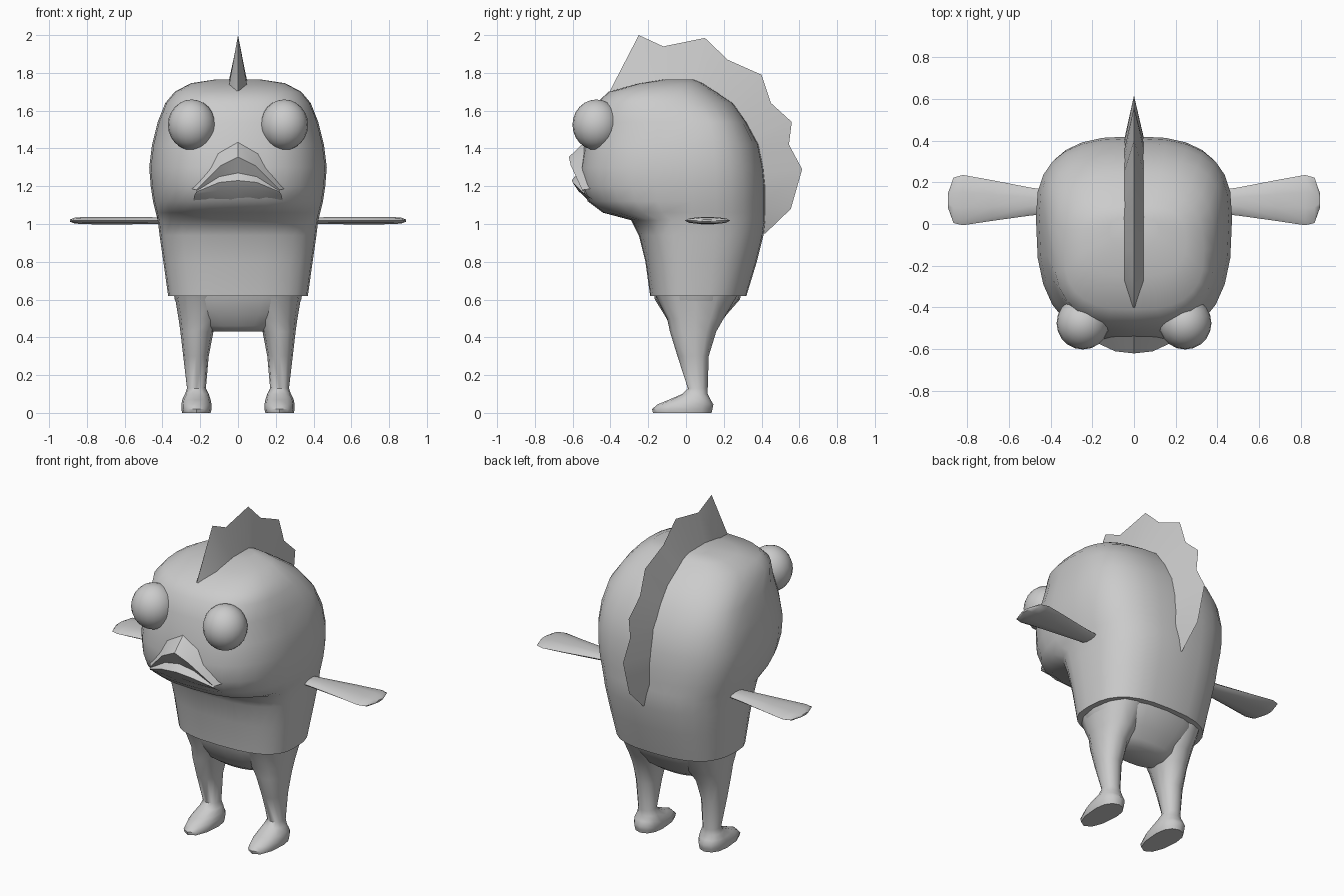
import bpy, bmesh, math

if "Cube" in bpy.data.objects:
    bpy.data.objects.remove(bpy.data.objects["Cube"])

skin = bpy.data.materials.new("grey_skin")
skin.diffuse_color = (0.6, 0.6, 0.6, 1)
skin.use_nodes = True
skin.node_tree.nodes["Principled BSDF"].inputs["Base Color"].default_value = skin.diffuse_color


def make(name, verts, faces, angle=60):
    mesh = bpy.data.meshes.new(name)
    mesh.from_pydata(verts, [], faces)
    bm = bmesh.new()
    bm.from_mesh(mesh)
    bmesh.ops.remove_doubles(bm, verts=bm.verts, dist=0.0005)
    bmesh.ops.recalc_face_normals(bm, faces=bm.faces)
    bm.to_mesh(mesh)
    bm.free()
    obj = bpy.data.objects.new(name, mesh)
    bpy.context.collection.objects.link(obj)
    mesh.materials.append(skin)
    bpy.ops.object.select_all(action='DESELECT')
    obj.select_set(True)
    bpy.context.view_layer.objects.active = obj
    bpy.ops.object.shade_smooth_by_angle(angle=math.radians(angle))
    return obj


def loft(name, rings, sides, power, angle=60, mirror=False):
    """Stack of rounded rings, each (z, x_min, x_max, y_front, y_back, y_widest)."""
    s = -1 if mirror else 1
    verts, faces = [], []
    for z, x0, x1, y0, y1, ym in rings:
        for i in range(sides):
            a = 2 * math.pi * i / sides
            c, d = math.cos(a), math.sin(a)
            u = math.copysign(abs(c) ** (2 / power), c)
            v = math.copysign(abs(d) ** (2 / power), d)
            depth = y1 - ym if v > 0 else ym - y0
            verts.append((s * ((x0 + x1) / 2 + u * (x1 - x0) / 2), ym + v * depth, z))
    for r in range(len(rings) - 1):
        for i in range(sides):
            j = (i + 1) % sides
            a, b = r * sides, (r + 1) * sides
            faces.append((a + i, a + j, b + j, b + i))
    faces.append(tuple(range(sides)))
    faces.append(tuple(range((len(rings) - 1) * sides, len(rings) * sides)))
    return make(name, verts, faces, angle)


# Body and head: z, half width, front, back
body = [(0.62, 0.37, -0.19, 0.32), (0.80, 0.395, -0.215, 0.375),
        (0.94, 0.415, -0.25, 0.41), (1.02, 0.425, -0.29, 0.42),
        (1.06, 0.435, -0.44, 0.42), (1.12, 0.45, -0.52, 0.42),
        (1.20, 0.462, -0.555, 0.42), (1.30, 0.47, -0.56, 0.41),
        (1.42, 0.455, -0.54, 0.385), (1.54, 0.425, -0.515, 0.32),
        (1.64, 0.385, -0.475, 0.25), (1.70, 0.335, -0.41, 0.16),
        (1.745, 0.25, -0.25, 0.09), (1.765, 0.12, -0.12, 0.04)]
loft("body", [(z, -w, w, f, b, (f + b) / 2 if z > 1.6 else 0.03)
              for z, w, f, b in body], 28, 2.7)

# Hips under the hem of the body
hips = [(0.70, 0.35, -0.18, 0.31), (0.60, 0.335, -0.165, 0.285),
        (0.52, 0.29, -0.115, 0.215), (0.46, 0.22, -0.08, 0.17),
        (0.43, 0.15, -0.04, 0.13)]
loft("hips", [(z, -w, w, f, b, 0.05) for z, w, f, b in hips], 20, 2.4)

# Legs running down into long feet
leg = [(0.62, 0.06, 0.335, -0.16, 0.27, 0.05), (0.50, 0.09, 0.315, -0.10, 0.20, 0.05),
       (0.43, 0.13, 0.305, -0.085, 0.16, 0.05), (0.30, 0.155, 0.29, -0.045, 0.12, 0.05),
       (0.13, 0.17, 0.27, 0.01, 0.115, 0.06), (0.10, 0.155, 0.28, -0.02, 0.115, 0.06),
       (0.07, 0.145, 0.295, -0.09, 0.13, 0.05), (0.045, 0.14, 0.30, -0.15, 0.145, 0.03),
       (0.02, 0.14, 0.30, -0.18, 0.14, 0.02), (0.0, 0.145, 0.295, -0.175, 0.135, 0.02)]
for side, flip in (("right", False), ("left", True)):
    loft(side + "_leg", leg, 12, 2.2, 50, flip)

# Side fins: flattened paddles lofted outwards, each x, y_min, y_max, half thickness
paddle = [(0.36, 0.055, 0.155, 0.016), (0.50, 0.04, 0.175, 0.02),
          (0.68, 0.015, 0.21, 0.021), (0.82, -0.006, 0.235, 0.02),
          (0.865, 0.005, 0.222, 0.016), (0.89, 0.075, 0.15, 0.006)]
for side, s in (("right", 1), ("left", -1)):
    n = 10
    verts = [(s * x, (a + b) / 2 + (b - a) / 2 * math.cos(2 * math.pi * i / n),
              1.018 + t * math.sin(2 * math.pi * i / n))
             for x, a, b, t in paddle for i in range(n)]
    faces = [(r * n + i, r * n + (i + 1) % n, (r + 1) * n + (i + 1) % n, (r + 1) * n + i)
             for r in range(len(paddle) - 1) for i in range(n)]
    faces += [tuple(range(n)), tuple(range(len(verts) - n, len(verts)))]
    make(side + "_fin", verts, faces)

# Crest: sharp wedge from brow to lower back, pairs of base and tip points (y, z)
crest = [(-0.40, 1.70, -0.40, 1.71), (-0.27, 1.72, -0.25, 2.0), (-0.12, 1.745, -0.12, 1.94),
         (0.03, 1.75, 0.10, 1.985), (0.12, 1.70, 0.22, 1.87), (0.24, 1.62, 0.40, 1.79),
         (0.29, 1.54, 0.45, 1.64), (0.34, 1.46, 0.56, 1.54), (0.37, 1.39, 0.545, 1.42),
         (0.39, 1.27, 0.615, 1.29), (0.40, 1.10, 0.555, 1.08), (0.40, 0.95, 0.42, 0.95)]
verts, faces = [], []
for k, (by, bz, ty, tz) in enumerate(crest):
    w = 0.005 if k in (0, len(crest) - 1) else 0.05
    verts += [(-w, by, bz), (0, ty, tz), (w, by, bz)]
for k in range(len(crest) - 1):
    a, b = 3 * k, 3 * k + 3
    faces += [(a, b, b + 1, a + 1), (a + 1, b + 1, b + 2, a + 2), (a, a + 2, b + 2, b)]
make("crest", verts, faces)

# Bulging eyes
for side, s in (("right", 1), ("left", -1)):
    bpy.ops.mesh.primitive_uv_sphere_add(segments=20, ring_count=12, radius=1,
                                         location=(s * 0.245, -0.475, 1.525))
    eye = bpy.context.object
    eye.name = side + "_eye"
    eye.scale = (0.126, 0.126, 0.134)
    eye.data.materials.append(skin)
    bpy.ops.object.shade_smooth_by_angle(angle=math.radians(60))

# Drooping mouth: rows from above the lip to the chin, half of each row is mirrored
rows = [[(0, -0.53, 1.44), (0.11, -0.52, 1.39), (0.26, -0.48, 1.19)],
        [(0, -0.62, 1.355), (0.09, -0.61, 1.31), (0.22, -0.55, 1.18)],
        [(0, -0.575, 1.27), (0.10, -0.57, 1.25), (0.22, -0.545, 1.175)],
        [(0, -0.605, 1.23), (0.10, -0.60, 1.22), (0.22, -0.55, 1.17)],
        [(0, -0.575, 1.185), (0.11, -0.57, 1.175), (0.23, -0.53, 1.155)],
        [(0, -0.50, 1.11), (0.11, -0.49, 1.11), (0.24, -0.46, 1.11)]]
verts, faces = [], []
for row in rows:
    verts += [(-x, y, z) for x, y, z in reversed(row[1:])] + row
for r in range(len(rows) - 1):
    for i in range(4):
        a, b = r * 5 + i, r * 5 + 5 + i
        faces.append((a, a + 1, b + 1, b))
make("mouth", verts, faces, 40)
